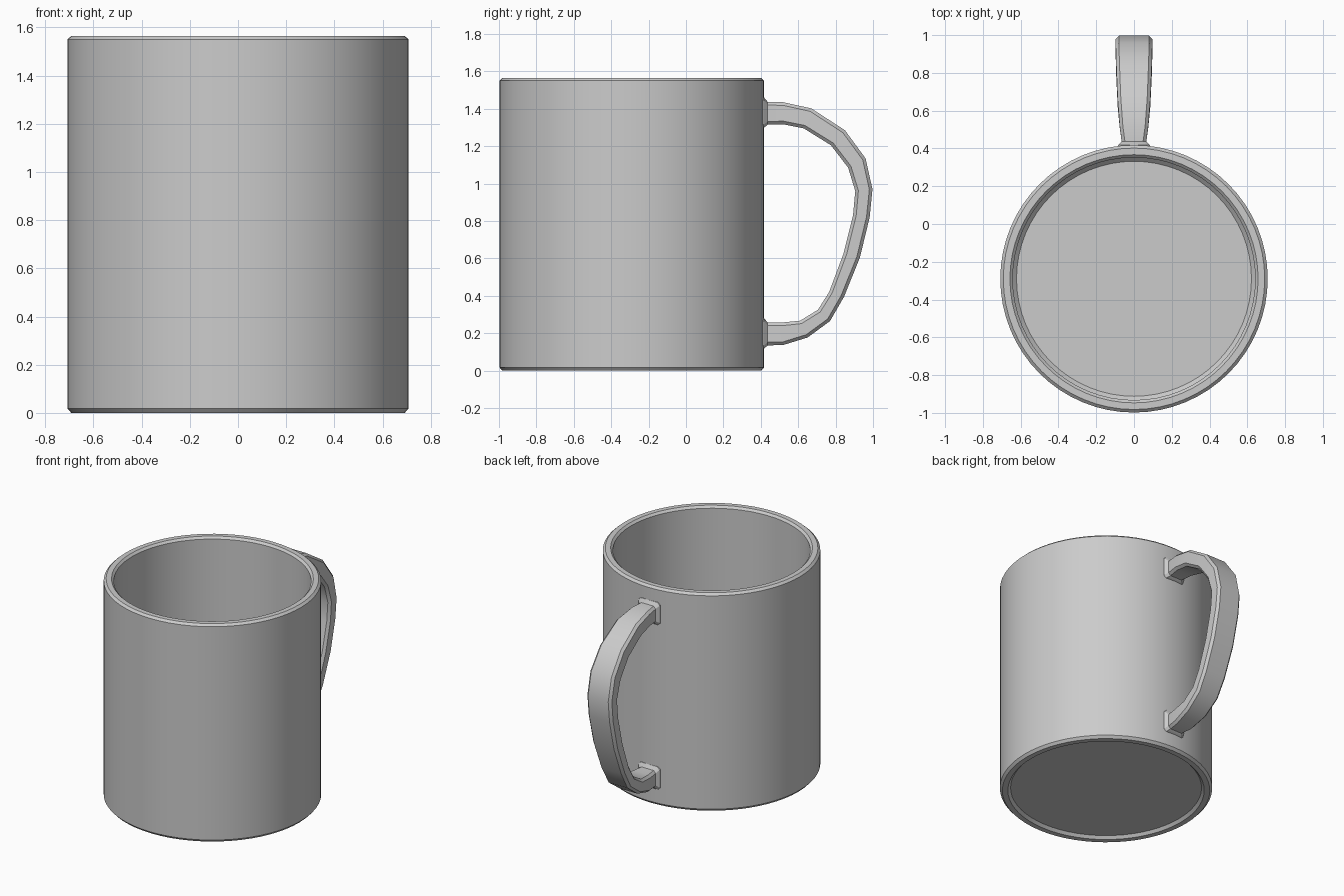
import bpy, bmesh, math
from mathutils import Vector

if "Cube" in bpy.data.objects:
    bpy.data.objects.remove(bpy.data.objects["Cube"])

CY = -0.29      # body axis in y


def finish(name, bm, angle):
    bmesh.ops.recalc_face_normals(bm, faces=bm.faces)
    me = bpy.data.meshes.new(name)
    bm.to_mesh(me)
    bm.free()
    ob = bpy.data.objects.new(name, me)
    bpy.context.collection.objects.link(ob)
    bpy.ops.object.select_all(action='DESELECT')
    ob.select_set(True)
    bpy.context.view_layer.objects.active = ob
    bpy.ops.object.shade_smooth_by_angle(angle=math.radians(angle))
    return ob


def lathe(name, profile, steps):
    bm = bmesh.new()
    rings = []
    for r, z in profile:
        rings.append([bm.verts.new((r * math.sin(2 * math.pi * i / steps),
                                    CY + r * math.cos(2 * math.pi * i / steps), z))
                      for i in range(steps)])
    for a, b in zip(rings, rings[1:]):
        for i in range(steps):
            j = (i + 1) % steps
            bm.faces.new((a[i], a[j], b[j], b[i]))
    bm.faces.new(rings[0])
    bm.faces.new(rings[-1])
    return finish(name, bm, 25)


# Hollow cup: recessed underside, foot ring, outer wall, chamfered rim, inner wall, floor
lathe("cup_body", [
    (0.625, 0.02), (0.637, 0.02), (0.655, 0.0), (0.692, 0.0), (0.708, 0.018),
    (0.708, 1.55), (0.692, 1.565), (0.657, 1.565), (0.642, 1.55),
    (0.642, 0.09), (0.622, 0.07)], 64)

# Handle stations: outer (y, z), inner (y, z), half width; both ends flare into the wall
stations = [
    ((0.402, 1.465), (0.402, 1.295), 0.088),
    ((0.418, 1.460), (0.418, 1.300), 0.084),
    ((0.437, 1.437), (0.437, 1.315), 0.065),
    ((0.52, 1.435), (0.52, 1.317), 0.076),
    ((0.67, 1.402), (0.63, 1.295), 0.087),
    ((0.85, 1.285), (0.775, 1.205), 0.094),
    ((0.96, 1.135), (0.867, 1.085), 0.097),
    ((0.997, 0.97), (0.905, 0.96), 0.097),
    ((0.982, 0.82), (0.893, 0.83), 0.097),
    ((0.93, 0.605), (0.842, 0.625), 0.096),
    ((0.845, 0.395), (0.765, 0.42), 0.094),
    ((0.77, 0.265), (0.705, 0.325), 0.091),
    ((0.65, 0.177), (0.61, 0.267), 0.086),
    ((0.52, 0.137), (0.51, 0.257), 0.076),
    ((0.437, 0.135), (0.437, 0.257), 0.065),
    ((0.418, 0.118), (0.418, 0.280), 0.084),
    ((0.402, 0.113), (0.402, 0.285), 0.088)]

bm = bmesh.new()
rings = []
CH = 0.017      # edge chamfer of the section
for o, n, w in stations:
    outer, inner = Vector((0, *o)), Vector((0, *n))
    d = (inner - outer).normalized() * CH
    half = [(outer, w - CH), (outer + d, w), (inner - d, w), (inner, w - CH)]
    pts = [p + Vector((x, 0, 0)) for p, x in half]
    pts += [p - Vector((x, 0, 0)) for p, x in reversed(half)]
    rings.append([bm.verts.new(p) for p in pts])
for a, b in zip(rings, rings[1:]):
    for i in range(8):
        j = (i + 1) % 8
        bm.faces.new((a[i], a[j], b[j], b[i]))
bm.faces.new(rings[0])
bm.faces.new(rings[-1])
finish("handle", bm, 28)
